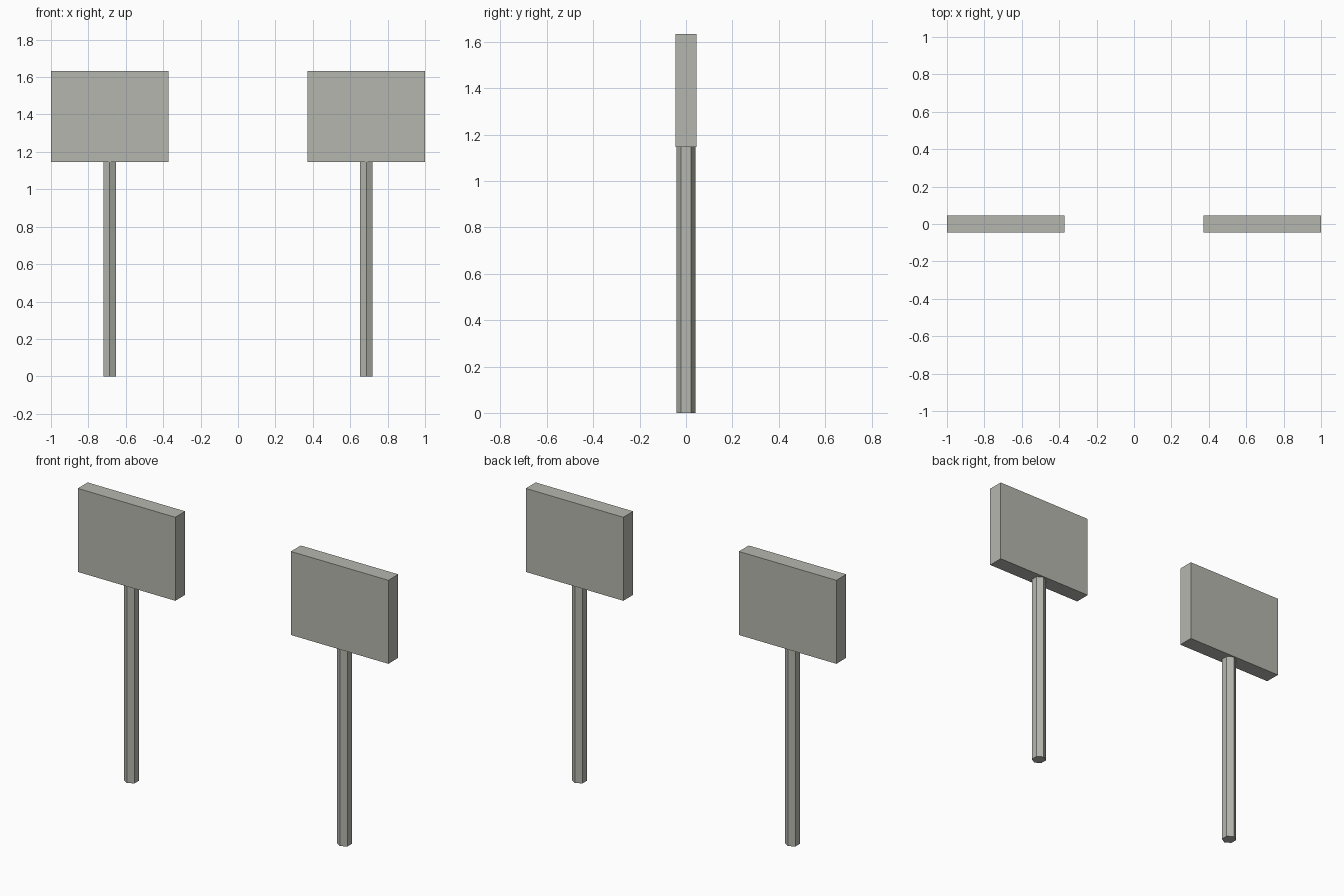
import bpy

default = bpy.data.objects.get("Cube")
if default:
    bpy.data.objects.remove(default, do_unlink=True)

# Plain grey used on every part
grey = bpy.data.materials.new("warm grey")
grey.use_nodes = True
colour = (0.47, 0.47, 0.43, 1)
grey.diffuse_color = colour
grey.node_tree.nodes["Principled BSDF"].inputs["Base Color"].default_value = colour

SIGN_X = 0.686
BOARD_SIZE = (0.628, 0.091, 0.486)
BOARD_BASE = 1.147
POST_RADIUS = 0.041


def finish(name):
    obj = bpy.context.object
    obj.name = obj.data.name = name
    obj.data.materials.append(grey)
    return obj


def add_sign(side, x):
    # Flat rectangular board
    bpy.ops.mesh.primitive_cube_add(
        size=1, location=(x, 0, BOARD_BASE + BOARD_SIZE[2] / 2))
    board = finish(side + "_board")
    board.scale = BOARD_SIZE

    # Six-sided post with one edge facing the front
    bpy.ops.mesh.primitive_cylinder_add(
        vertices=6, radius=POST_RADIUS, depth=BOARD_BASE,
        location=(x, 0, BOARD_BASE / 2))
    post = finish(side + "_post")
    post.scale.x = 0.96


for side, x in (("left", SIGN_X), ("right", -SIGN_X)):
    add_sign(side, x)
